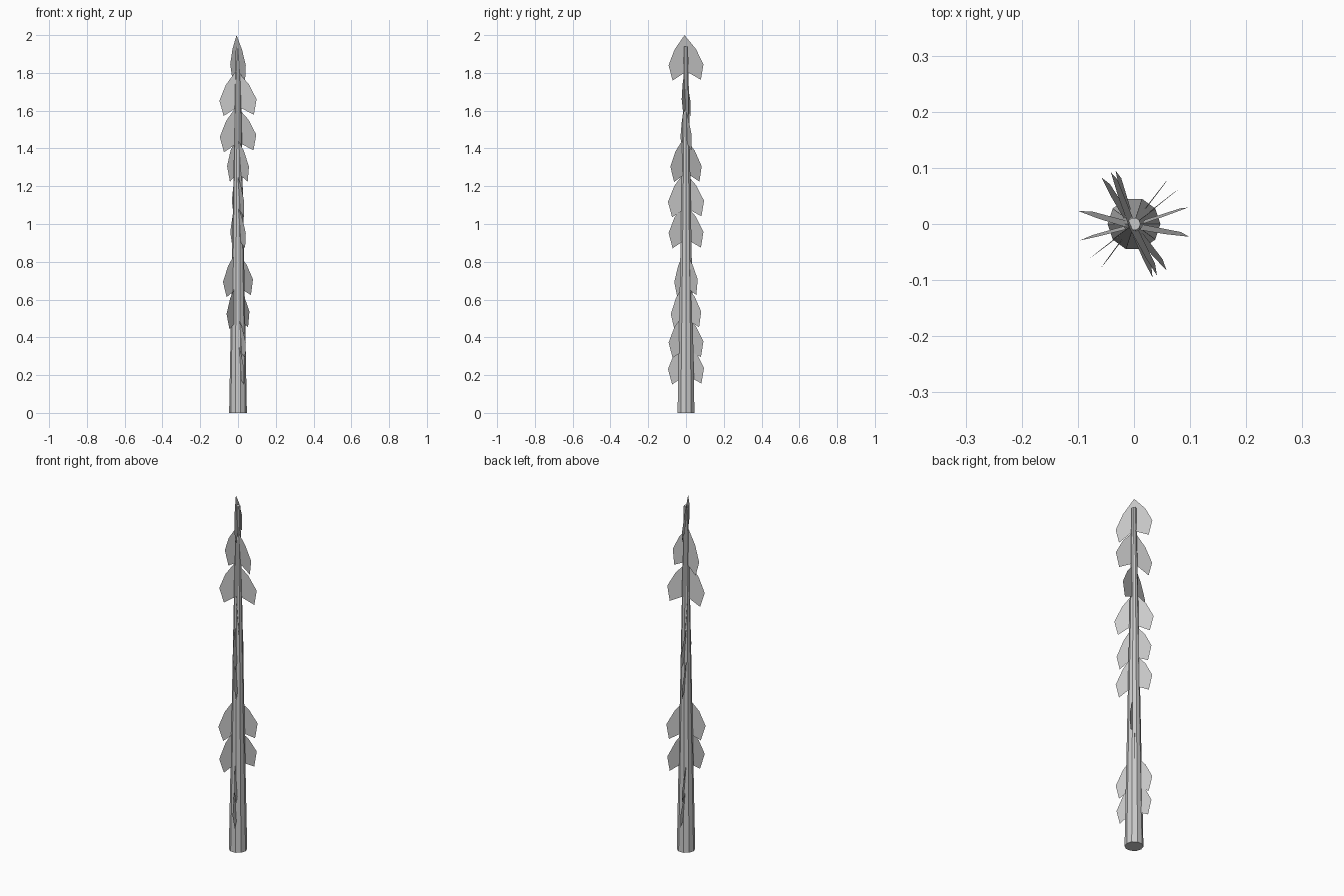
import bpy, math
from mathutils import Matrix, Vector

if "Cube" in bpy.data.objects:
    bpy.data.objects.remove(bpy.data.objects["Cube"])

# Tapered ten-sided stem
bpy.ops.mesh.primitive_cone_add(vertices=10, radius1=0.047, radius2=0.0115,
                                depth=1.94, location=(0, 0, 0.97),
                                rotation=(0, 0, math.radians(90)))
stem = bpy.context.object
stem.name = "stem"
stem.rotation_euler.z = math.radians(18)

# Half outline of a leaf pair, measured from the centre of its widest line
tip = (0, 0.157)
right_side = [(0.062, 0.082), (0.101, 0.0), (0.082, -0.082)]
notch = (0, -0.035)
outline = [tip] + right_side + [notch] + [(-u, v) for u, v in reversed(right_side)]

# All leaves lean slightly the same way, whatever their heading
lean = Vector((0, 0, 1)).rotation_difference(Vector((-0.05, -0.05, 1))).to_matrix().to_4x4()


def leaf(index, z, heading):
    place = (Matrix.Translation((0, 0, z)) @ lean
             @ Matrix.Rotation(math.radians(heading), 4, 'Z'))
    mesh = bpy.data.meshes.new("leaf")
    mesh.from_pydata([place @ Vector((u, 0, v)) for u, v in outline], [],
                     [(0, 1, 2, 3, 4), (0, 4, 5, 6, 7)])
    obj = bpy.data.objects.new(f"leaf_pair_{index}", mesh)
    bpy.context.collection.objects.link(obj)


# Height of the widest line and heading of each leaf pair, top to bottom
leaves = [(1.843, 114), (1.657, 167), (1.467, 17), (1.305, 125), (1.12, 109),
          (0.955, 114), (0.70, 38), (0.53, 53), (0.375, 114), (0.235, 109)]
for i, (z, heading) in enumerate(leaves, 1):
    leaf(i, z, heading)
